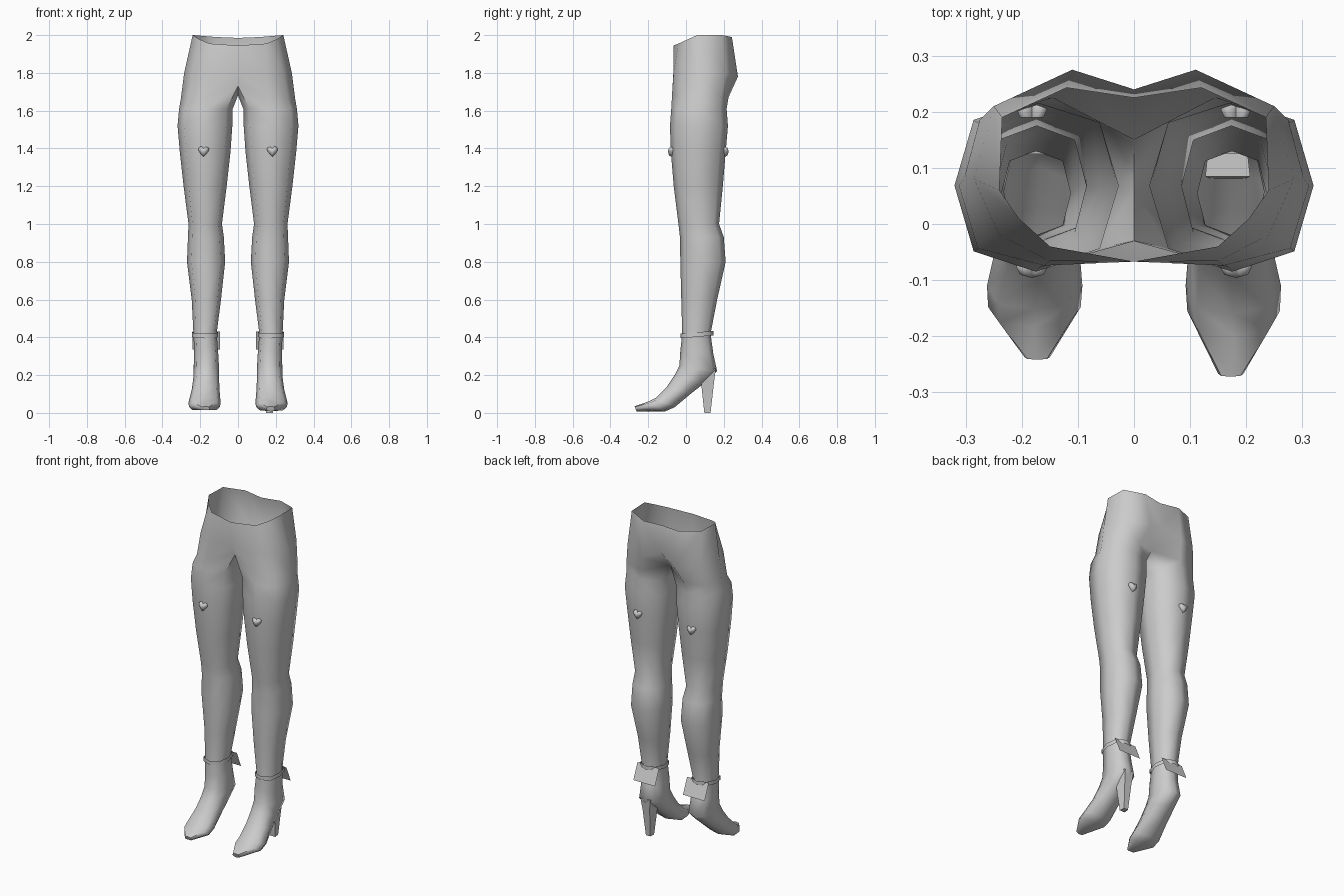
import bpy, bmesh, math
from mathutils import Vector

if "Cube" in bpy.data.objects:
    bpy.data.objects.remove(bpy.data.objects["Cube"])


def make_object(name, verts, faces, angle=None, weld=False):
    me = bpy.data.meshes.new(name)
    bm = bmesh.new()
    vs = [bm.verts.new(v) for v in verts]
    for f in faces:
        bm.faces.new([vs[i] for i in f])
    if weld:
        bmesh.ops.remove_doubles(bm, verts=bm.verts, dist=0.0005)
    bmesh.ops.recalc_face_normals(bm, faces=bm.faces)
    bm.to_mesh(me)
    bm.free()
    ob = bpy.data.objects.new(name, me)
    bpy.context.collection.objects.link(ob)
    if angle:
        bpy.ops.object.select_all(action='DESELECT')
        ob.select_set(True)
        bpy.context.view_layer.objects.active = ob
        bpy.ops.object.shade_smooth_by_angle(angle=math.radians(angle))
    return ob


def bridge(a, b, n, closed=True):
    m = n if closed else n - 1
    return [(a + i, a + (i + 1) % n, b + (i + 1) % n, b + i) for i in range(m)]


# Half hip rows, front centre round to back centre
WAIST = [(0, -.067, 1.945), (.15, -.04, 1.955), (.205, .01, 1.978), (.24, .06, 2),
         (.235, .19, 2), (.12, .243, 1.99), (0, .225, 1.985)]
HIP = [(0, -.067, 1.8), (.15, -.066, 1.8), (.24, -.02, 1.8), (.285, .08, 1.8),
       (.25, .21, 1.8), (.11, .275, 1.78), (0, .24, 1.82)]
CROTCH = [(0, -.03, 1.73), (.16, -.074, 1.68), (.265, -.02, 1.66), (.303, .08, 1.66),
          (.275, .185, 1.67), (.145, .225, 1.67), (0, .15, 1.71), (0, .06, 1.68)]
# Leg rings: z, inner x, outer x, front y, back y
LEG = [(1.61, .028, .312, -.078, .215), (1.52, .03, .32, -.085, .222),
       (1.38, .04, .308, -.08, .21), (1.2, .06, .288, -.065, .195),
       (1.0, .085, .262, -.04, .175), (.93, .075, .265, -.032, .2),
       (.8, .068, .27, -.03, .21), (.6, .09, .245, -.025, .165),
       (.42, .113, .236, -.02, .13)]
# Shoe rings: front y, front z, back y, back z, inner x, outer x
SHOE = [(-.03, .33, .145, .31, .105, .232), (-.035, .25, .165, .22, .1, .235),
        (-.06, .2, .1, .16, .1, .237), (-.1, .14, .03, .105, .098, .245),
        (-.16, .08, -.06, .03, .092, .262), (-.2, .06, -.11, .008, .095, .26),
        (-.272, .035, -.262, .008, .15, .195)]


def ring(yf, zf, yb, zb, xi, xo):
    # inner front, front, outer front, outer, outer back, back, inner back, inner
    out = []
    for i in range(8):
        a = math.radians(-135 + 45 * i)
        k = 1.08 if i % 2 == 0 else 1
        t = .5 + .5 * k * math.sin(a)
        x = (xi + xo) / 2 + (xo - xi) / 2 * k * math.cos(a)
        out.append((x, yf + (yb - yf) * t, zf + (zb - zf) * t))
    return out


verts, faces = [], []
for s in (1, -1):
    rows = [ring(f, z, b, z, xi, xo) for z, xi, xo, f, b in LEG]
    rows += [ring(*r) for r in SHOE]
    if s < 0:  # the shoe without a heel is a little shorter and higher
        rows = [[(x, y if y > -.12 else -.12 + (y + .12) * .8, max(z, .014))
                 for x, y, z in r] for r in rows]
    base = len(verts)
    pts = WAIST + HIP + CROTCH + [p for r in rows for p in r]
    verts += [(s * x, y, z) for x, y, z in pts]
    faces += bridge(base, base + 7, 7, False)
    faces += bridge(base + 7, base + 14, 7, False)
    for i in range(len(rows)):
        faces += bridge(base + 14 + 8 * i, base + 22 + 8 * i, 8)
    faces.append(tuple(range(len(verts) - 8, len(verts))))
make_object("hips_and_legs", verts, faces, 60, weld=True)

# Single stiletto heel
hv = []
for z, y0, y1, w in ((.235, .085, .158, .04), (.16, .08, .148, .03), (0, .097, .13, .018)):
    hv += [(.167 - w, y0, z), (.167 + w, y0, z), (.167 + w * .8, y1, z), (.167 - w * .8, y1, z)]
make_object("shoe_heel", hv, bridge(0, 4, 4) + bridge(4, 8, 4) + [(0, 1, 2, 3), (8, 9, 10, 11)], 40)

# Heart outline, half profile mirrored
half = [(0, .016), (.008, .024), (.019, .024), (.028, .016), (.027, .003), (.014, -.015), (0, -.029)]
HEART = half + [(-x, z) for x, z in half[-2:0:-1]]
N = len(HEART)

for s, side in ((1, "right"), (-1, "left")):
    # Ankle strap, tilted up at the back
    sv = []
    for dz in (0, .024):
        sv += [(s * x, y, z) for x, y, z in ring(-.03, .395 + dz, .145, .41 + dz, .105, .244)]
    make_object("ankle_strap_" + side, sv, bridge(0, 8, 8), 60)

    # Flat tag hanging behind the ankle
    tag = [(s * x, y, z) for x, y, z in
           ((.095, .125, .43), (.242, .125, .43), (.242, .165, .335), (.095, .165, .335))]
    make_object("ankle_tag_" + side, tag, [(0, 1, 2, 3)])

    # Domed hearts on the front and back of the thigh
    for y, d, face in ((-.076, -1, "front"), (.206, 1, "back")):
        v = []
        for k, h in ((.75, -.016), (1, 0), (.75, .014)):
            v += [(s * .182 + x * k, y + d * h, 1.385 + z * k) for x, z in HEART]
        v.append((s * .182, y + d * .02, 1.385))
        f = bridge(0, N, N) + bridge(N, 2 * N, N)
        f += [(2 * N + i, 2 * N + (i + 1) % N, 3 * N) for i in range(N)]
        f.append(tuple(range(N)))
        make_object("heart_%s_%s" % (face, side), v, f, 60)
